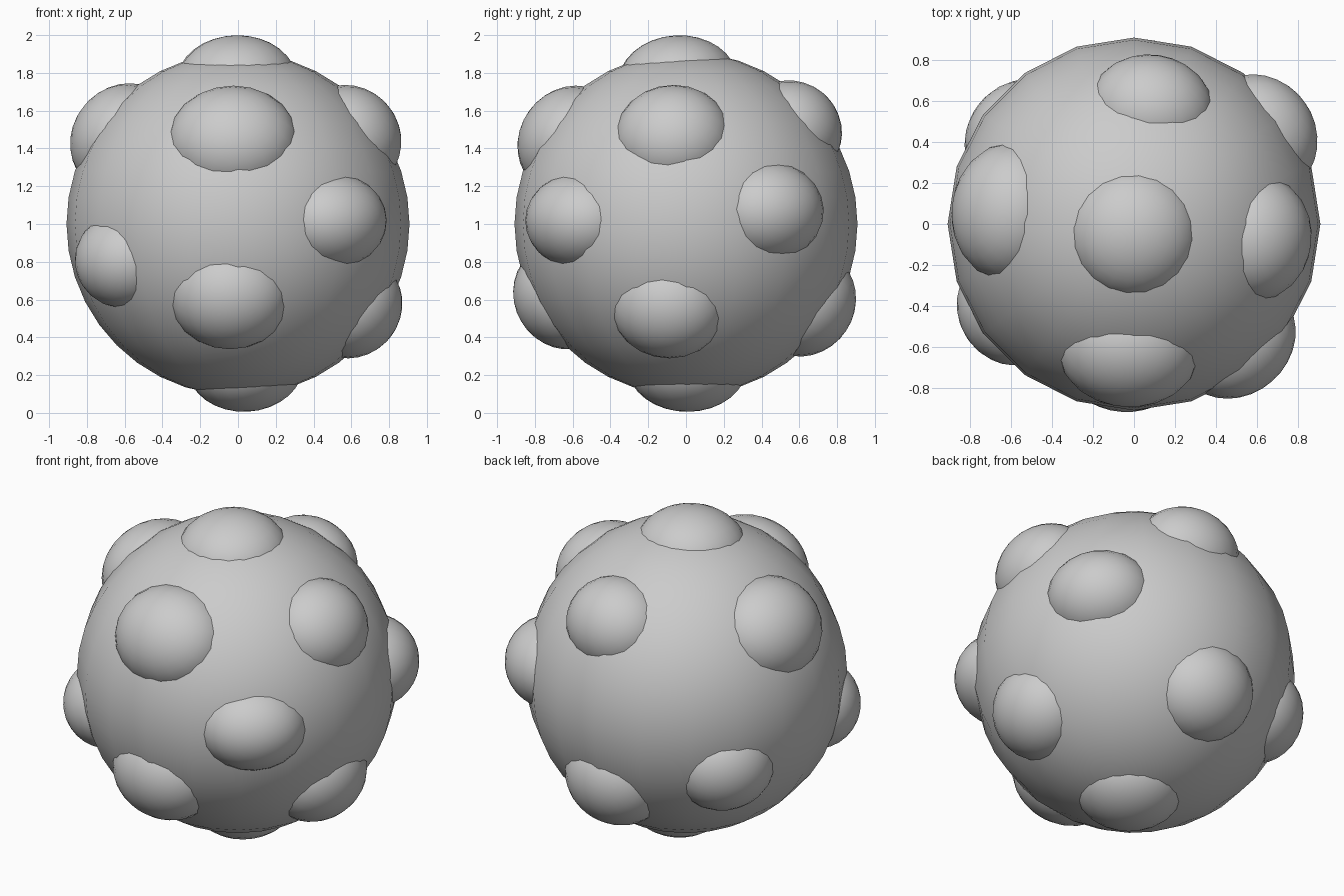
import bpy
from mathutils import Vector, Matrix

if "Cube" in bpy.data.objects:
    bpy.data.objects.remove(bpy.data.objects["Cube"])

CENTRE = Vector((0, 0, 1.0))


def smooth_ball(name, segments, rings, matrix):
    bpy.ops.mesh.primitive_uv_sphere_add(segments=segments, ring_count=rings, radius=1)
    ob = bpy.context.object
    ob.name = name
    ob.data.transform(matrix)
    bpy.ops.object.shade_smooth()
    return ob


# main round body
smooth_ball("body", 20, 20, Matrix.Translation(CENTRE) @ Matrix.Scale(0.908, 4))

# bumps: name, direction from centre, half width and half height of footprint, outer reach
bumps = [
    ("top", (-0.005, -0.05, 0.87), 0.293, 0.29, 1.00),
    ("bottom", (0.045, 0.01, -0.87), 0.29, 0.28, 0.995),
    ("front_upper", (-0.03, -0.72, 0.52), 0.32, 0.28, 1.025),
    ("front_lower", (-0.05, -0.76, -0.45), 0.295, 0.265, 1.015),
    ("right_upper", (0.70, -0.08, 0.54), 0.285, 0.265, 1.015),
    ("right_lower", (0.73, -0.11, -0.53), 0.28, 0.257, 1.01),
    ("back_upper", (0.10, 0.67, 0.59), 0.28, 0.25, 1.01),
    ("back_lower", (0.04, 0.75, -0.50), 0.285, 0.27, 1.02),
    ("left_upper", (-0.71, 0.07, 0.53), 0.315, 0.285, 1.03),
    ("left_lower", (-0.68, 0.52, -0.32), 0.265, 0.245, 1.0),
    ("side_front_right", (0.58, -0.66, 0.02), 0.285, 0.235, 1.02),
    ("side_back_right", (0.73, 0.52, 0.08), 0.283, 0.245, 1.025),
    ("side_front_left", (-0.72, -0.50, -0.23), 0.26, 0.235, 1.01),
]
DEPTH = 0.75  # distance of bump centres from the body centre
for name, direction, half_w, half_h, reach in bumps:
    n = Vector(direction).normalized()
    u = Vector((0, 0, 1)).cross(n).normalized()
    v = n.cross(u)
    rad = reach - DEPTH
    # widen so the footprint on the body has the wanted size
    k = 1 / (1 - (0.105 / rad) ** 2) ** 0.5
    rot = Matrix((u, v, n)).transposed().to_4x4()
    size = Matrix.Diagonal((half_w * k, half_h * k, rad, 1))
    smooth_ball("bump_" + name, 20, 16, Matrix.Translation(CENTRE + n * DEPTH) @ rot @ size)
